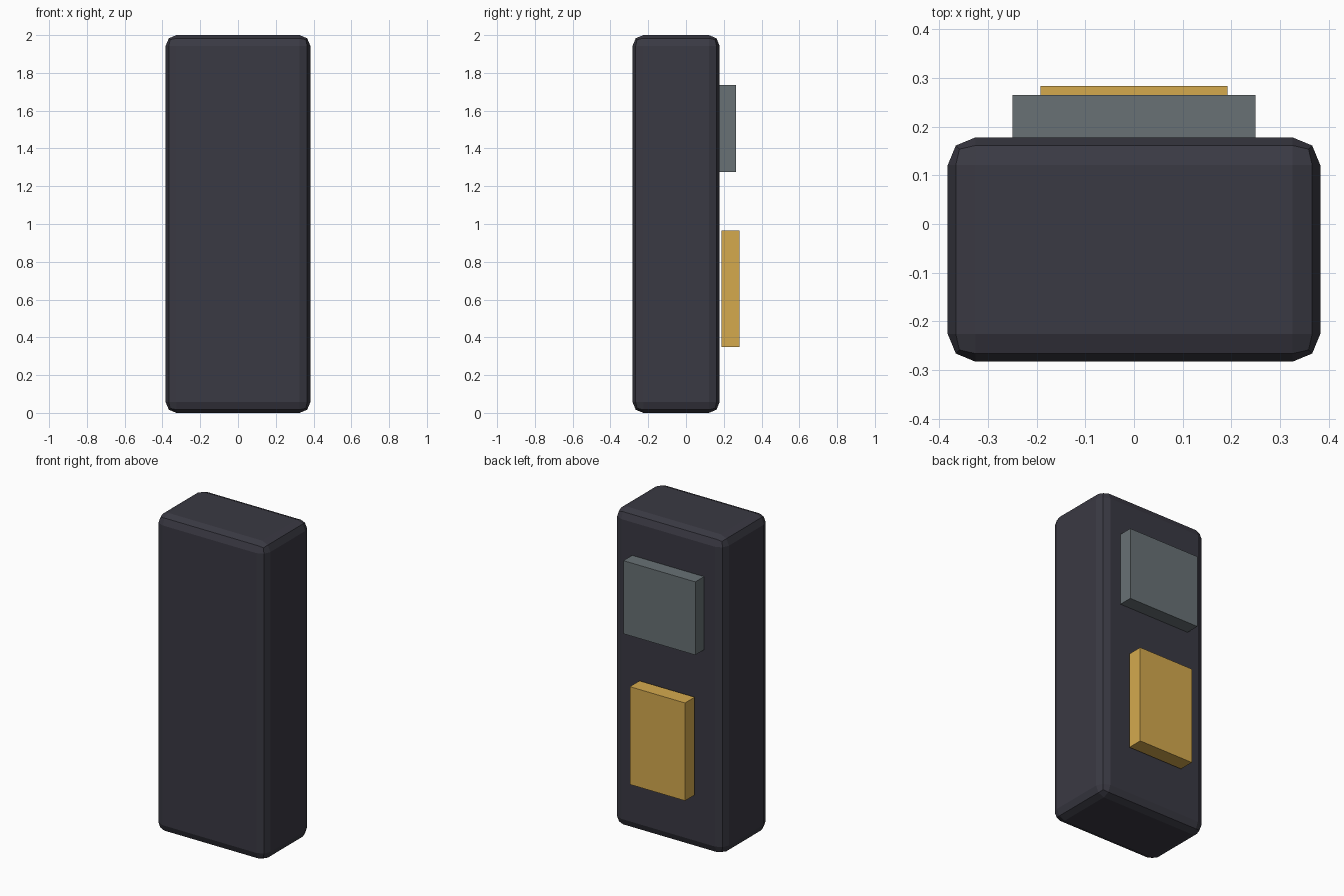
import bpy
import bmesh
from mathutils import Vector

cube = bpy.data.objects.get("Cube")
if cube:
    bpy.data.objects.remove(cube, do_unlink=True)


def material(name, rgb):
    mat = bpy.data.materials.new(name)
    mat.use_nodes = True
    mat.diffuse_color = (*rgb, 1)
    mat.node_tree.nodes["Principled BSDF"].inputs["Base Color"].default_value = (*rgb, 1)
    return mat


def box(name, low, high, mat):
    """Flat-shaded box spanning two opposite corners."""
    low, high = Vector(low), Vector(high)
    bm = bmesh.new()
    bmesh.ops.create_cube(bm, size=1)
    bmesh.ops.scale(bm, vec=high - low, verts=bm.verts)
    bmesh.ops.translate(bm, vec=(low + high) / 2, verts=bm.verts)
    mesh = bpy.data.meshes.new(name)
    bm.to_mesh(mesh)
    bm.free()
    mesh.materials.append(mat)
    obj = bpy.data.objects.new(name, mesh)
    bpy.context.collection.objects.link(obj)
    return obj


charcoal = material("charcoal", (0.042, 0.041, 0.056))
slate = material("slate grey", (0.138, 0.165, 0.178))
gold = material("gold", (0.66, 0.40, 0.076))

# Main casing with chamfered, two-step rounded edges
body = box("body", (-0.383, -0.283, 0), (0.383, 0.178, 2), charcoal)
bevel = body.modifiers.new("rounded_edges", 'BEVEL')
bevel.width = 0.057
bevel.segments = 2

# Upper panel set into the back
box("upper_panel", (-0.25, 0.169, 1.275), (0.25, 0.265, 1.735), slate)

# Lower panel standing just clear of the back
box("lower_panel", (-0.192, 0.188, 0.35), (0.192, 0.284, 0.965), gold)
